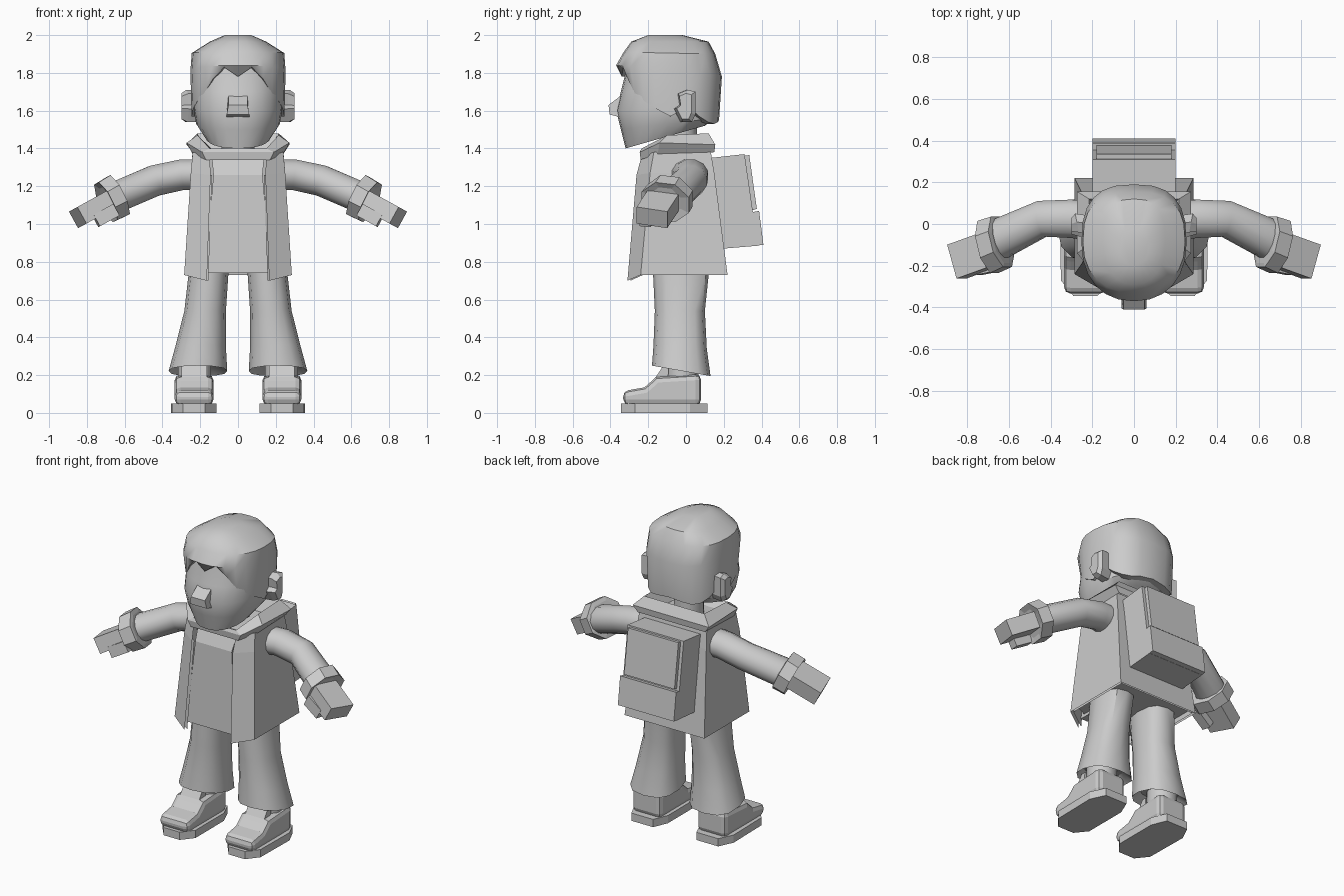
import bpy
import bmesh
import math
from mathutils import Matrix, Vector

if "Cube" in bpy.data.objects:
    bpy.data.objects.remove(bpy.data.objects["Cube"])

GREY = (0.6, 0.6, 0.6, 1)
mat = bpy.data.materials.new("plain grey")
mat.use_nodes = True
mat.diffuse_color = GREY
mat.node_tree.nodes["Principled BSDF"].inputs["Base Color"].default_value = GREY
SIDES = (("left", 1), ("right", -1))


def finish(name, bm, smooth=0, flip=1):
    for v in bm.verts:
        v.co.x *= flip
    bmesh.ops.recalc_face_normals(bm, faces=bm.faces)
    mesh = bpy.data.meshes.new(name)
    bm.to_mesh(mesh)
    bm.free()
    mesh.materials.append(mat)
    ob = bpy.data.objects.new(name, mesh)
    bpy.context.collection.objects.link(ob)
    if smooth:
        bpy.ops.object.select_all(action="DESELECT")
        ob.select_set(True)
        bpy.context.view_layer.objects.active = ob
        bpy.ops.object.shade_smooth_by_angle(angle=math.radians(smooth))
    return ob


def loft(name, rings, smooth=0, flip=1, caps=(True, True), closed=True):
    """Skin a list of equally long point rings."""
    bm = bmesh.new()
    vs = [[bm.verts.new(p) for p in r] for r in rings]
    n = len(vs[0])
    for a, b in zip(vs, vs[1:]):
        for i in range(n if closed else n - 1):
            j = (i + 1) % n
            bm.faces.new((a[i], a[j], b[j], b[i]))
    for cap, r in zip(caps, (vs[0], vs[-1])):
        if cap:
            bm.faces.new(r)
    return finish(name, bm, smooth, flip)


def extrude_x(name, profile, x0, x1, smooth=0, flip=1):
    return loft(name, [[(x, y, z) for y, z in profile] for x in (x0, x1)], smooth, flip)


def oval(yf, zf, yb, zb, w, n=24, cx=0, back=0.75):
    """Slanted ring: round in front, squarer behind."""
    pts = []
    for i in range(n):
        a = 2 * math.pi * i / n
        s, c = math.sin(a), math.cos(a)
        e = 0.9 if c > 0 else back
        t = (1 - math.copysign(abs(c) ** e, c)) / 2
        x = math.copysign(abs(s) ** e, s) * w
        pts.append((cx + x, yf + (yb - yf) * t, zf + (zb - zf) * t))
    return pts


def frame(pos, direction):
    """Local z runs along direction, local y stays near world y."""
    z = Vector(direction).normalized()
    x = Vector((0, 1, 0)).cross(z).normalized()
    m = Matrix((x, z.cross(x), z)).transposed().to_4x4()
    return Matrix.Translation(pos) @ m


def tube_ring(pos, direction, r, n=12, ry=None):
    m = frame(pos, direction)
    return [m @ Vector((r * math.cos(a), (ry or r) * math.sin(a), 0))
            for a in (2 * math.pi * (i + 0.5) / n for i in range(n))]


def box(name, pos, direction, size, flip):
    bm = bmesh.new()
    m = frame(pos, direction) @ Matrix.Diagonal((*size, 1))
    bmesh.ops.create_cube(bm, size=1, matrix=m)
    return finish(name, bm, 0, flip)


# Head
loft("face", [
    oval(-0.32, 1.40, 0.10, 1.52, 0.17),
    oval(-0.345, 1.50, 0.15, 1.56, 0.222),
    oval(-0.37, 1.60, 0.16, 1.64, 0.236),
    oval(-0.345, 1.70, 0.16, 1.72, 0.238),
    oval(-0.325, 1.78, 0.16, 1.79, 0.238),
    oval(-0.31, 1.86, 0.12, 1.86, 0.22)], 35)

# Hair cap with a jagged hairline
hairline = [1.78, 1.83, 1.77, 1.69, 1.65, 1.61, 1.57, 1.62, 1.57, 1.54, 1.53, 1.54, 1.55]
hairline += hairline[-2:0:-1]


def rim(yf, yb, w):
    return [(p[0], p[1], z) for p, z in zip(oval(yf, 0, yb, 0, w), hairline)]


loft("hair", [
    rim(-0.30, 0.13, 0.21),
    rim(-0.34, 0.175, 0.246),
    oval(-0.37, 1.84, 0.19, 1.78, 0.252),
    oval(-0.33, 1.91, 0.155, 1.90, 0.245),
    oval(-0.29, 1.965, 0.12, 1.965, 0.15),
    oval(-0.20, 2.0, -0.02, 2.0, 0.07)], 40, caps=(False, True))

# Nose
loft("nose", [
    [(-0.06, -0.33, 1.56), (0.06, -0.33, 1.56), (0.05, -0.33, 1.69), (-0.05, -0.33, 1.69)],
    [(-0.06, -0.405, 1.58), (0.06, -0.405, 1.58), (0.05, -0.41, 1.63), (-0.05, -0.41, 1.63)]], 50)

# Ears
ear = [(-0.03, 1.54), (0.02, 1.54), (0.04, 1.58), (0.04, 1.70), (0, 1.71),
       (-0.05, 1.69), (-0.04, 1.63), (-0.07, 1.61)]
for side, s in SIDES:
    loft(side + "_ear", [[(0.21, y, z) for y, z in ear],
                         [(0.27 + 0.2 * (y + 0.02), y + 0.01, z) for y, z in ear],
                         [(0.30, y * 0.7, 1.62 + (z - 1.62) * 0.8) for y, z in ear]], 0, s)

# Neck
loft("neck", [tube_ring((0, -0.03, z), (0, 0, 1), 0.09) for z in (1.3, 1.55)], 35)


def section(front_x, yf, side_x, yc, yb, zf, zc, zb):
    half = [(front_x, yf, zf), (side_x, yc, zc), (side_x, yb, zb)]
    return half + [(-x, y, z) for x, y, z in reversed(half)]


# Coat: open-fronted shell, recessed front panel behind its flaps
coat_rings = [
    section(0.165, -0.31, 0.285, -0.24, 0.22, 0.70, 0.73, 0.73),
    section(0.145, -0.262, 0.25, -0.19, 0.15, 1.26, 1.27, 1.27),
    section(0.15, -0.235, 0.24, -0.17, 0.13, 1.36, 1.38, 1.39)]
loft("coat", coat_rings, 0, caps=(False, True), closed=False)
loft("coat_lining", [[(x * 0.95, y * 0.95, z) for x, y, z in r] for r in coat_rings[:2]],
     caps=(False, False), closed=False)
loft("front_panel", [
    [(x, y, z) for x, y in ((-w, f), (w, f), (w, -0.1), (-w, -0.1))]
    for w, f, z in ((0.175, -0.275, 0.74), (0.13, -0.25, 1.26), (0.14, -0.2, 1.37))])
loft("coat_hem", [section(0.15, -0.26, 0.27, -0.2, 0.2, z, z, z) for z in (0.76, 0.77)])

# Collar with an open throat
loft("collar", [
    section(0.17, -0.24, 0.24, -0.15, 0.15, 1.34, 1.37, 1.38),
    section(0.19, -0.245, 0.272, -0.14, 0.155, 1.38, 1.43, 1.42),
    section(0.15, -0.235, 0.215, -0.10, 0.12, 1.40, 1.47, 1.48),
    section(0.11, -0.17, 0.16, -0.09, 0.07, 1.37, 1.38, 1.38)], caps=(False, True))

# Arms, cuffs and hands
for side, s in SIDES:
    loft(side + "_sleeve", [
        tube_ring((0.17, 0.01, 1.26), (1, 0, -0.12), 0.085, ry=0.1),
        tube_ring((0.30, 0.025, 1.26), (1, 0, -0.15), 0.084, ry=0.095),
        tube_ring((0.44, 0.025, 1.23), (1, -0.2, -0.33), 0.085, ry=0.09),
        tube_ring((0.65, -0.075, 1.14), (1, -0.4, -0.45), 0.085, ry=0.1)], 40, s)
    aim = (1, -0.3, -0.5)
    loft(side + "_cuff", [
        tube_ring((0.63, -0.085, 1.15), aim, 0.10, 8, 0.115),
        tube_ring((0.635, -0.085, 1.15), aim, 0.125, 8, 0.135),
        tube_ring((0.70, -0.11, 1.115), aim, 0.12, 8, 0.14),
        tube_ring((0.69, -0.11, 1.12), aim, 0.085, 8, 0.09)], 0, s)
    box(side + "_hand", (0.765, -0.15, 1.08), (1, -0.36, -0.55), (0.10, 0.17, 0.20), s)
    box(side + "_thumb", (0.70, -0.205, 1.045), (1, -0.2, -0.55), (0.07, 0.06, 0.12), s)

# Trousers with flared legs, and shoes
upper = [(-0.33, 0.04), (-0.335, 0.115), (-0.22, 0.135), (-0.18, 0.17),
         (-0.16, 0.19), (0.08, 0.205), (0.08, 0.04)]
sole = [(0.175, -0.345), (0.29, -0.345), (0.35, -0.27), (0.355, 0.02), (0.31, 0.115),
        (0.155, 0.115), (0.115, 0.02), (0.115, -0.27)]
for side, s in SIDES:
    loft(side + "_trouser_leg", [
        oval(-0.13, 0.29, 0.08, 0.25, 0.11, 12, 0.215),
        oval(-0.18, 0.25, 0.13, 0.195, 0.155, 12, 0.212),
        oval(-0.172, 0.36, 0.11, 0.34, 0.134, 12, 0.198),
        oval(-0.165, 0.54, 0.10, 0.54, 0.11, 12, 0.174),
        oval(-0.175, 0.75, 0.122, 0.75, 0.105, 12, 0.155),
        oval(-0.17, 0.85, 0.125, 0.85, 0.10, 12, 0.145)], 40, s)
    loft(side + "_sole", [[(x, y, z) for x, y in sole] for z in (0, 0.05)], 0, s)
    shoe = extrude_x(side + "_shoe", upper, 0.13, 0.335, 0, s)
    bevel = shoe.modifiers.new("soft_edges", "BEVEL")
    bevel.width = 0.03
    bevel.segments = 2
    bevel.angle_limit = math.radians(60)
    extrude_x(side + "_tongue", [(-0.2, 0.13), (-0.12, 0.25), (-0.09, 0.25), (-0.1, 0.13)],
              0.165, 0.3, 0, s)
    loft(side + "_ankle", [tube_ring((0.23, -0.02, z), (0, 0, 1), 0.09) for z in (0.15, 0.32)], 35, s)

# Backpack
extrude_x("backpack", [(0.13, 1.35), (0.31, 1.37), (0.38, 0.885), (0.20, 0.87)], -0.2, 0.2)
extrude_x("backpack_flap", [(0.30, 1.36), (0.335, 1.365), (0.375, 1.08), (0.34, 1.07)], -0.18, 0.18)
extrude_x("backpack_pocket", [(0.34, 1.06), (0.387, 1.07), (0.41, 0.89), (0.36, 0.884)], -0.2, 0.2)
